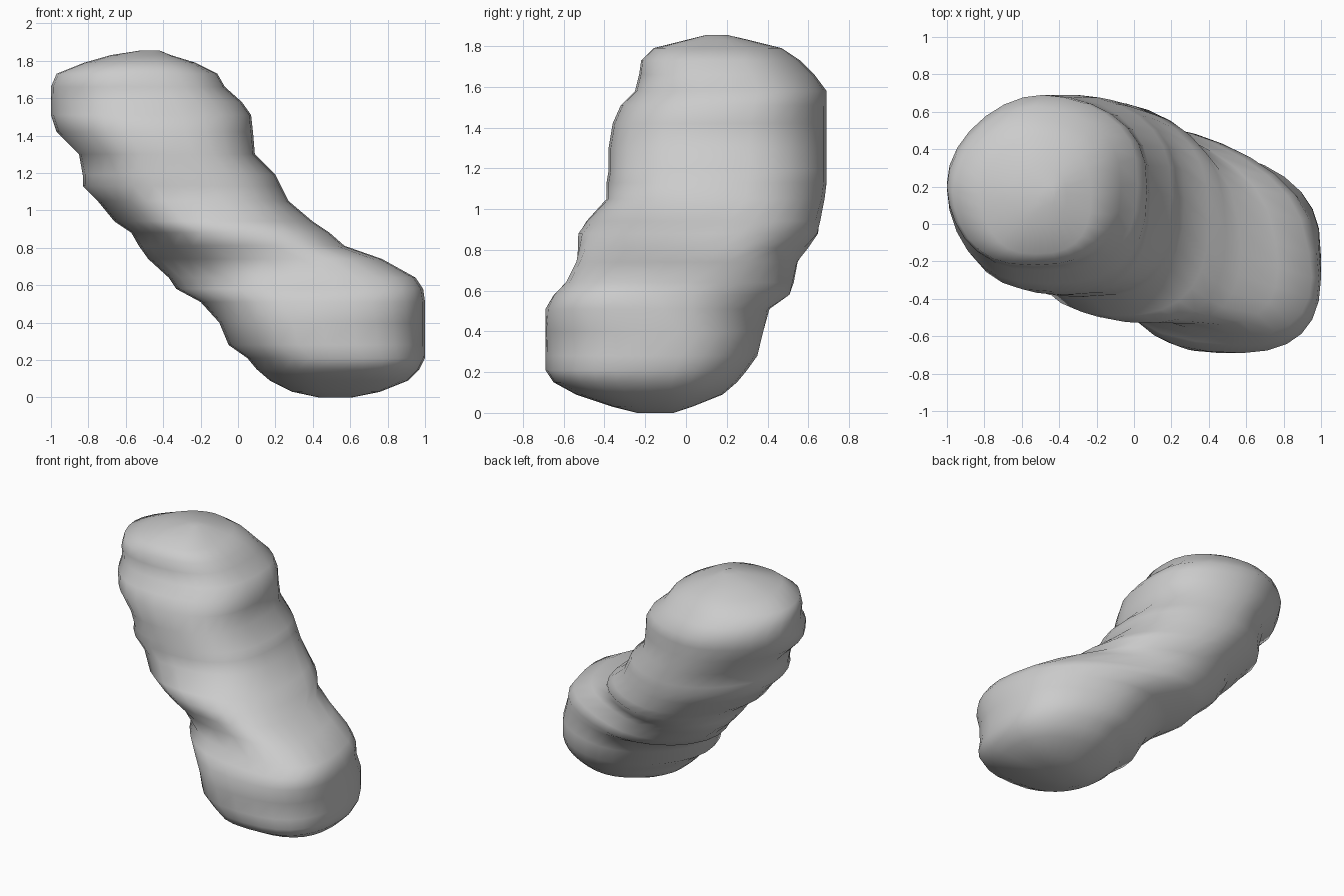
import bpy
import bmesh
from math import cos, sin, exp, pi, copysign

default_cube = bpy.data.objects.get("Cube")
if default_cube:
    bpy.data.objects.remove(default_cube, do_unlink=True)

SEGMENTS = 28

# Level sections of the leaning body: height, left/right limits, front/back limits
SECTIONS = [
    (0, .43, .61, -.24, -.06),
    (.03, .29, .76, -.36, .03),
    (.09, .17, .91, -.54, .18),
    (.15, .1, .97, -.65, .25),
    (.21, .05, 1, -.69, .3),
    (.28, -.05, 1, -.69, .35),
    (.4, -.1, 1, -.69, .38),
    (.51, -.2, 1, -.69, .41),
    (.58, -.33, .99, -.65, .51),
    (.64, -.37, .95, -.59, .53),
    (.74, -.48, .77, -.54, .55),
    (.81, -.53, .57, -.53, .6),
    (.88, -.57, .49, -.53, .65),
    (.94, -.66, .4, -.49, .66),
    (1.05, -.75, .27, -.39, .68),
    (1.13, -.83, .23, -.39, .69),
    (1.19, -.83, .2, -.38, .69),
    (1.3, -.85, .09, -.38, .69),
    (1.42, -.97, .08, -.36, .69),
    (1.51, -1, .07, -.32, .69),
    (1.58, -1, .02, -.25, .69),
    (1.66, -1, -.07, -.23, .63),
    (1.73, -.97, -.11, -.22, .56),
    (1.79, -.82, -.23, -.16, .47),
    (1.83, -.68, -.36, 0, .31),
    (1.855, -.52, -.42, .1, .2),
]


def make_material(name, colour):
    material = bpy.data.materials.new(name)
    material.use_nodes = True
    material.diffuse_color = colour
    shader = material.node_tree.nodes["Principled BSDF"]
    shader.inputs["Base Color"].default_value = colour
    return material


def soft_power(value, roundness):
    """Squares off a circle coordinate slightly."""
    return copysign(abs(value) ** (2 / roundness), value)


def add_section(mesh, height, left, right, front, back):
    """Adds one rounded, level ring of vertices that fills the given limits."""
    # The waist is stretched along the lean
    skew = .4 * exp(-((height - .68) / .2) ** 2)
    ring = []
    for step in range(SEGMENTS):
        angle = 2 * pi * step / SEGMENTS
        # The front left corner is the fullest, the back right one the slimmest
        roundness = 2.2 + .4 * cos(angle + pi / 4)
        across = soft_power(cos(angle), roundness)
        along = soft_power(sin(angle - skew), roundness)
        x = (left + right) / 2 + (right - left) / 2 * across
        y = (front + back) / 2 + (back - front) / 2 * along
        ring.append(mesh.verts.new((x, y, height)))
    return ring


def bridge(mesh, lower, upper):
    """Joins two neighbouring rings with quads."""
    for i in range(SEGMENTS):
        j = (i + 1) % SEGMENTS
        mesh.faces.new((lower[i], lower[j], upper[j], upper[i]))


# Lumpy leaning body with rounded ends
mesh = bmesh.new()
rings = [add_section(mesh, *section) for section in SECTIONS]
for lower, upper in zip(rings, rings[1:]):
    bridge(mesh, lower, upper)
mesh.faces.new(list(reversed(rings[0])))
mesh.faces.new(rings[-1])
bmesh.ops.recalc_face_normals(mesh, faces=mesh.faces)

data = bpy.data.meshes.new("lumpy_body")
mesh.to_mesh(data)
mesh.free()
data.materials.append(make_material("plain grey", (.6, .6, .6, 1)))
body = bpy.data.objects.new("lumpy_body", data)
bpy.context.collection.objects.link(body)

# Soft shading that keeps only the deepest creases
bpy.ops.object.select_all(action="DESELECT")
body.select_set(True)
bpy.context.view_layer.objects.active = body
bpy.ops.object.shade_smooth_by_angle(angle=pi / 3)
